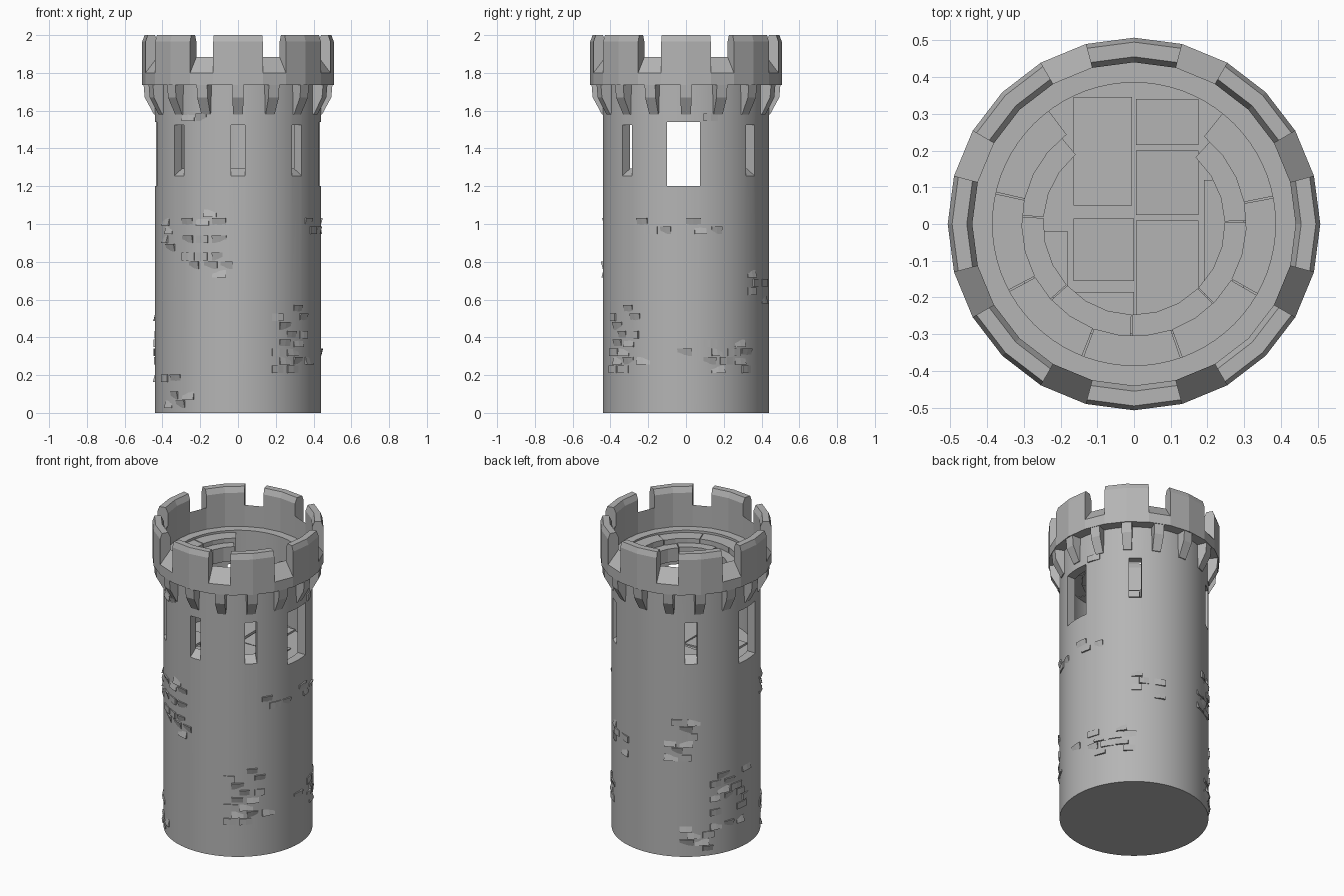
import bpy, bmesh, math, random
from math import radians, sin, cos

random.seed(4)
cube = bpy.data.objects.get("Cube")
if cube:
    bpy.data.objects.remove(cube, do_unlink=True)

stone = bpy.data.materials.new("grey_stone")
stone.use_nodes = True
GREY = (0.46, 0.46, 0.46, 1)
stone.diffuse_color = GREY
stone.node_tree.nodes["Principled BSDF"].inputs["Base Color"].default_value = GREY


def sweep(bm, profile, stations, closed=False):
    """Turn an (r, z) profile through (degrees, radius scale) stations."""
    rings = [[bm.verts.new((r * k * cos(radians(a)), r * k * sin(radians(a)), z))
              for r, z in profile] for a, k in stations]
    n, count = len(profile), len(rings)
    for i in range(count if closed else count - 1):
        a, b = rings[i], rings[(i + 1) % count]
        for j in range(n):
            bm.faces.new((a[j], b[j], b[(j + 1) % n], a[(j + 1) % n]))
    if not closed:
        bm.faces.new(rings[0])
        bm.faces.new(rings[-1][::-1])


def arc(start, end, steps):
    return [(start + (end - start) * i / steps, 1) for i in range(steps + 1)]


def box(bm, x0, x1, y0, y1, z0, z1):
    verts = bmesh.ops.create_cube(bm, size=1)["verts"]
    for v in verts:
        v.co = (x1 if v.co.x > 0 else x0, y1 if v.co.y > 0 else y0, z1 if v.co.z > 0 else z0)
    return verts


def rotate(bm, verts, angle):
    for v in verts:
        x, y = v.co.x, v.co.y
        c, s = cos(radians(angle)), sin(radians(angle))
        v.co.x, v.co.y = x * c - y * s, x * s + y * c


def finish(bm, name, smooth=None):
    bmesh.ops.remove_doubles(bm, verts=bm.verts, dist=1e-6)
    bmesh.ops.recalc_face_normals(bm, faces=bm.faces)
    mesh = bpy.data.meshes.new(name)
    bm.to_mesh(mesh)
    bm.free()
    mesh.materials.append(stone)
    obj = bpy.data.objects.new(name, mesh)
    bpy.context.collection.objects.link(obj)
    if smooth:
        shade(obj, smooth)
    return obj


def shade(obj, angle):
    bpy.ops.object.select_all(action="DESELECT")
    obj.select_set(True)
    bpy.context.view_layer.objects.active = obj
    bpy.ops.object.shade_smooth_by_angle(angle=radians(angle))


# Round tower body, solid up to the chamber floor
WALL, INNER, FLOOR, LEDGE = 0.44, 0.385, 1.185, 1.745
bm = bmesh.new()
bmesh.ops.create_cone(bm, cap_ends=True, segments=72, radius1=WALL, radius2=WALL, depth=LEDGE)
bmesh.ops.translate(bm, verts=bm.verts, vec=(0, 0, LEDGE / 2))
tower = finish(bm, "tower_wall")

# Cutters: chamber, then doorways and slits with sloping sills
def cut(bm):
    cutter = finish(bm, "opening_cutter")
    cutter.hide_render = True
    mod = tower.modifiers.new("opening", "BOOLEAN")
    mod.operation, mod.solver, mod.object = "DIFFERENCE", "EXACT", cutter
    bpy.context.view_layer.objects.active = tower
    bpy.ops.object.modifier_apply(modifier=mod.name)
    bpy.data.objects.remove(cutter, do_unlink=True)


bm = bmesh.new()
bmesh.ops.create_cone(bm, cap_ends=True, segments=72, radius1=INNER, radius2=INNER, depth=1)
bmesh.ops.translate(bm, verts=bm.verts, vec=(0, 0, FLOOR + 0.5))
cut(bm)
bm = bmesh.new()
box(bm, -0.6, 0.6, -0.1, 0.075, 1.2, 1.54)
for angle in (-90, -45, 225, 51, 129):
    verts = box(bm, 0.36, 0.46, -0.036, 0.036, 1.24, 1.525)
    for v in verts:
        if v.co.x < 0.4 and v.co.z < 1.4:
            v.co.z = 1.31
    rotate(bm, verts, angle)
cut(bm)
shade(tower, 30)

# Crenellated parapet with chamfered merlons and sloping gaps
bm = bmesh.new()
merlon = [(0.44, 1.735), (0.507, 1.735), (0.507, 1.965), (0.495, 2), (0.455, 2), (0.44, 1.965)]
gap = [(0.44, 1.735), (0.507, 1.735), (0.507, 1.8), (0.44, 1.885)]
for i in range(8):
    sweep(bm, merlon, arc(i * 45 - 15, i * 45 + 15, 2))
    sweep(bm, gap, arc(i * 45 + 15, i * 45 + 30, 1))
finish(bm, "parapet")

# Corbels under the parapet
bm = bmesh.new()
for i in range(16):
    verts = []
    for y in (-0.03, 0.03):
        verts.append([bm.verts.new((r, y * w, z)) for r, z, w in
                      ((0.42, 1.74, 1), (0.5, 1.74, 1), (0.494, 1.67, 1), (0.445, 1.58, 0.85), (0.42, 1.58, 0.85))])
    a, b = verts
    bm.faces.new(a)
    bm.faces.new(b[::-1])
    for j in range(5):
        bm.faces.new((a[j], b[j], b[(j + 1) % 5], a[(j + 1) % 5]))
    rotate(bm, a + b, i * 22.5)
finish(bm, "corbels")

# Stepped inner galleries, open at the back, split into stone blocks
def gallery(name, r0, r1, top, bottom, start, end, blocks):
    bm = bmesh.new()
    step = (end - start) / blocks
    for i in range(blocks):
        a, t = start + i * step, top + random.uniform(-0.006, 0.006)
        profile = [(r0, bottom), (r1, bottom), (r1, t), (r0, t)]
        sweep(bm, profile, arc(a, a + step - 0.7, 3))
    finish(bm, name)


gallery("upper_gallery", 0.305, 0.39, 1.735, 1.62, 127, 412, 7)
gallery("lower_gallery", 0.247, 0.31, 1.7, 1.61, 130, 408, 6)

# Paving slabs on the chamber floor
bm = bmesh.new()
for x0, x1, y0, y1 in ((-0.165, -0.005, 0.05, 0.345), (-0.165, 0, -0.155, 0.015), (-0.165, 0, -0.3, -0.185),
                       (0.005, 0.175, 0.215, 0.34), (0.005, 0.175, 0.025, 0.2), (0.005, 0.175, -0.3, 0.01),
                       (-0.3, -0.18, -0.2, -0.02), (0.19, 0.3, -0.2, 0.12)):
    for v in box(bm, x0, x1, y0, y1, FLOOR - 0.01, FLOOR + 0.01):
        if v.co.z > FLOOR:
            v.co.z += random.uniform(-0.006, 0.006)
finish(bm, "floor_slabs")

# Worn brick clusters: (direction, height, angular spread, height spread, count)
clusters = [(-117, 0.88, 14, 0.16, 20), (-56, 0.37, 17, 0.17, 26), (-150, 0.12, 14, 0.1, 12),
            (3, 0.98, 5, 0.05, 4), (50, 0.66, 9, 0.07, 8), (22, 0.28, 15, 0.09, 13),
            (118, 0.75, 12, 0.13, 13), (153, 0.34, 14, 0.17, 18), (129, 0.13, 12, 0.07, 9),
            (-35, 1.0, 6, 0.06, 4), (12, 1.56, 5, 0.02, 2), (-120, 1.57, 8, 0.02, 3),
            (-12, 0.3, 6, 0.08, 4), (-160, 0.92, 9, 0.1, 7)]
bm = bmesh.new()
ROW, WIDTH = 0.046, 12
used = set()
for angle, height, da, dz, count in clusters:
    for _ in range(count):
        row = round((height + random.uniform(-dz, dz)) / ROW)
        col = round((angle + random.uniform(-da, da)) / WIDTH)
        if (row, col) in used or row < 1:
            continue
        used.add((row, col))
        a = (col + 0.5 * (row % 2)) * WIDTH
        z0, z1 = row * ROW - 0.02, row * ROW + 0.02
        lip, low = random.choice(((0.449, 0.438), (0.438, 0.449), (0.446, 0.446)))
        profile = [(0.43, z0), (low, z0), (lip, z1), (0.43, z1)]
        lean = random.choice((-0.008, 0, 0.008))
        w = WIDTH * random.uniform(0.6, 0.92)
        sweep(bm, profile, [(a, 1 - lean), (a + w / 2, 1.001), (a + w, 1 + lean)])
finish(bm, "worn_bricks")
